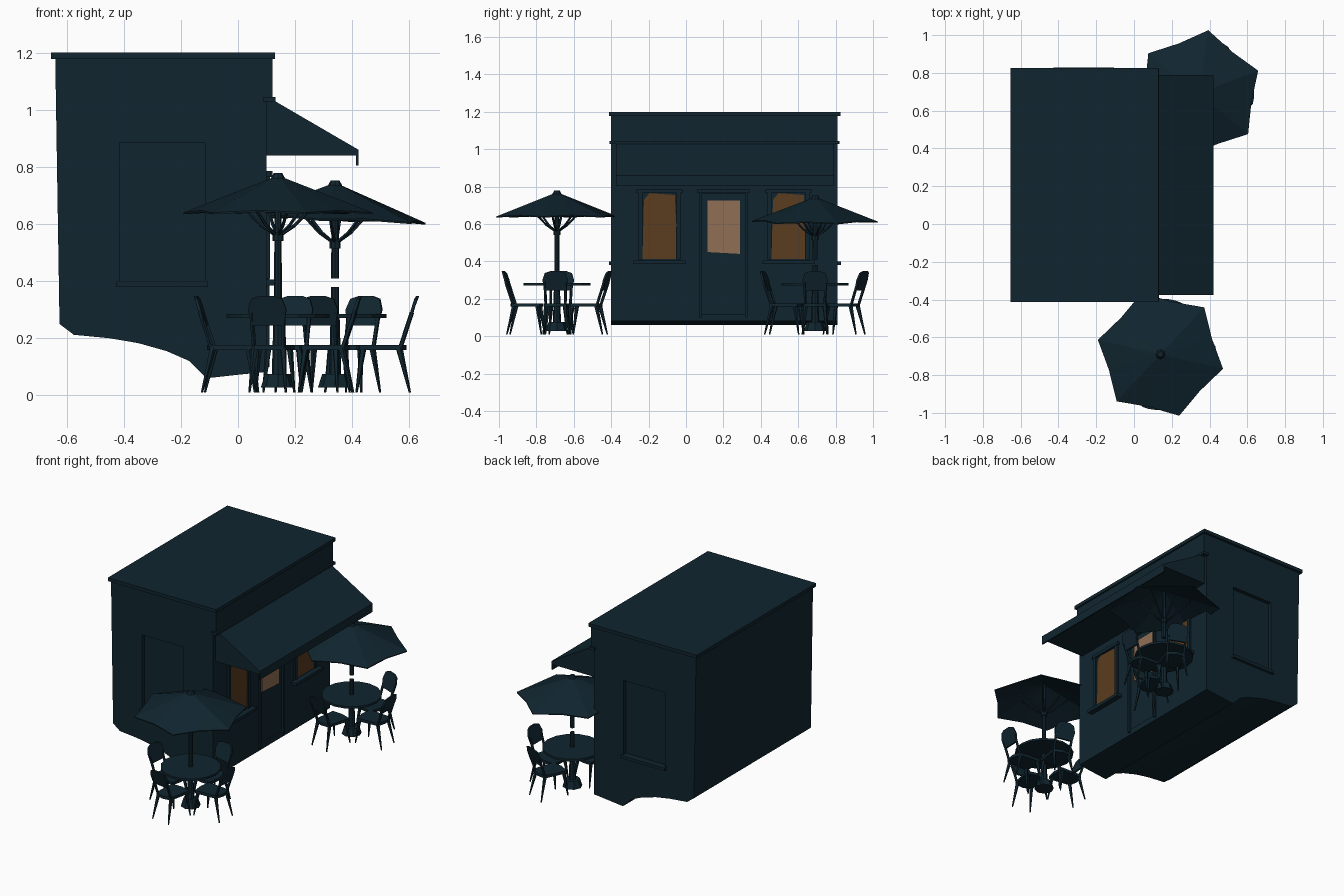
import bpy, bmesh, math
from mathutils import Vector, Matrix

if "Cube" in bpy.data.objects:
    bpy.data.objects.remove(bpy.data.objects["Cube"])


def material(name, rgb):
    m = bpy.data.materials.new(name)
    m.diffuse_color = (*rgb, 1)
    m.use_nodes = True
    m.node_tree.nodes["Principled BSDF"].inputs["Base Color"].default_value = m.diffuse_color
    return m


NAVY = material("dark_navy", (0.0052, 0.0185, 0.0285))
AMBER = material("amber_glass", (0.100, 0.045, 0.014))
TAN = material("warm_tan_glass", (0.28, 0.16, 0.09))


def make(name, verts, faces, mat=NAVY):
    me = bpy.data.meshes.new(name)
    bm = bmesh.new()
    vs = [bm.verts.new(v) for v in verts]
    for f in faces:
        bm.faces.new([vs[i] for i in f])
    bmesh.ops.recalc_face_normals(bm, faces=bm.faces)
    bm.to_mesh(me)
    bm.free()
    me.materials.append(mat)
    ob = bpy.data.objects.new(name, me)
    bpy.context.collection.objects.link(ob)
    return ob


def loft(name, a, b, mat=NAVY):
    """Closed solid between two rings with equal counts."""
    n = len(a)
    faces = [(i, (i + 1) % n, n + (i + 1) % n, n + i) for i in range(n)]
    faces += [tuple(range(n))[::-1], tuple(range(n, 2 * n))]
    return make(name, list(a) + list(b), faces, mat)


def along_y(name, xz, y0, y1):
    return loft(name, [(x, y0, z) for x, z in xz], [(x, y1, z) for x, z in xz])


def along_x(name, yz, x0, x1, mat=NAVY):
    return loft(name, [(x0, y, z) for y, z in yz], [(x1, y, z) for y, z in yz], mat)


def box(name, x0, x1, y0, y1, z0, z1, mat=NAVY):
    return along_x(name, [(y0, z0), (y1, z0), (y1, z1), (y0, z1)], x0, x1, mat)


def tube(name, p, q, r0, r1, n=8):
    p, q = Vector(p), Vector(q)
    rot = (q - p).to_track_quat('Z', 'Y')
    ring = lambda c, r: [c + rot @ Vector((r * math.cos(t), r * math.sin(t), 0))
                         for t in [2 * math.pi * i / n for i in range(n)]]
    return loft(name, ring(p, r0), ring(q, r1))


# Building shell with uneven underside
body = along_y("building_walls", [
    (-0.64, 1.18), (-0.625, 0.25), (-0.575, 0.212), (-0.45, 0.2), (-0.35, 0.183),
    (-0.25, 0.155), (-0.17, 0.12), (-0.11, 0.06), (0.0, 0.072), (0.1, 0.082),
    (0.1, 1.18)], -0.4, 0.81)

# Blind windows recessed into both side walls, plus the door recess
cuts = [box("recess_cutter", -0.415, -0.115, y - 0.025, y + 0.025, 0.4, 0.885) for y in (-0.4, 0.81)]
cuts.append(box("door_cutter", 0.09, 0.15, 0.08, 0.32, 0.12, 0.76))
for c in cuts:
    m = body.modifiers.new("recess", 'BOOLEAN')
    m.operation, m.object, m.solver = 'DIFFERENCE', c, 'EXACT'
    c.hide_render = True
    c.hide_viewport = False
bpy.context.view_layer.objects.active = body
for m in list(body.modifiers):
    bpy.ops.object.modifier_apply(modifier=m.name)
for c in cuts:
    bpy.data.objects.remove(c)
for y0, y1 in ((-0.412, -0.395), (0.805, 0.828)):
    box("side_sill", -0.425, -0.105, y0, y1, 0.38, 0.4)

# Roof slab, fascia and moulding
box("roof", -0.655, 0.13, -0.412, 0.825, 1.178, 1.2)
box("fascia", 0.09, 0.12, -0.4, 0.81, 1.03, 1.18)
box("moulding", 0.09, 0.132, -0.41, 0.82, 1.028, 1.045)

# Awning wedge with hanging valance
along_y("awning", [(0.095, 1.04), (0.13, 1.03), (0.422, 0.86), (0.422, 0.84), (0.095, 0.84)], -0.375, 0.79)
box("valance", 0.414, 0.422, -0.375, 0.79, 0.805, 0.85)

# Shop windows: frame bars, sill, lintel, glass
for y0 in (-0.255, 0.435):
    y1 = y0 + 0.225
    for a, b in ((y0, y0 + 0.022), (y1 - 0.022, y1)):
        box("window_jamb", 0.095, 0.112, a, b, 0.41, 0.77)
    box("window_lintel", 0.095, 0.115, y0 - 0.01, y1 + 0.01, 0.765, 0.785)
    box("window_sill", 0.095, 0.135, y0 - 0.025, y1 + 0.03, 0.385, 0.405)
    along_x("window_glass", [(y0 + 0.022, 0.412), (y1 - 0.024, 0.412), (y1 - 0.022, 0.6), (y1 - 0.03, 0.755),
                             (y0 + 0.06, 0.765), (y0 + 0.03, 0.73)], 0.097, 0.104, AMBER)

# Door with lit pane
for a, b in ((0.07, 0.085), (0.315, 0.33)):
    box("door_jamb", 0.095, 0.11, a, b, 0.1, 0.77)
box("door_lintel", 0.095, 0.12, 0.06, 0.34, 0.765, 0.785)
along_x("door_pane", [(0.115, 0.45), (0.29, 0.44), (0.29, 0.725), (0.115, 0.725)], 0.089, 0.096, TAN)


def chair(cx, cy, deg):
    """Chair whose back lies outward from the table in direction deg."""
    parts = []
    w = 0.07
    # seat
    s = [(0.085, -w), (0.235, -w * 0.85), (0.25, 0), (0.235, w * 0.85), (0.085, w), (0.075, 0)]
    parts.append(loft("chair_seat", [(r, t, 0.158) for r, t in s], [(r, t, 0.176) for r, t in s]))
    # leaning backrest panel with rounded top, on two posts
    lean = lambda t, z, d: (0.237 + (z - 0.17) * 0.28 + d - abs(t) * 0.12, t, z)
    b = [(-0.058, 0.245), (0.058, 0.245), (0.068, 0.3), (0.055, 0.338), (0.025, 0.348),
         (-0.025, 0.348), (-0.055, 0.338), (-0.068, 0.3)]
    parts.append(loft("chair_back", [lean(t, z, 0) for t, z in b], [lean(t, z, 0.011) for t, z in b]))
    for k in (-1, 1):
        parts.append(tube("back_post", (0.228, k * 0.052, 0.165), lean(k * 0.056, 0.29, 0.005), 0.008, 0.008, 5))
        parts.append(tube("front_leg", (0.098, k * 0.055, 0.165), (0.075, k * 0.068, 0.01), 0.012, 0.004, 5))
        parts.append(tube("back_leg", (0.225, k * 0.05, 0.165), (0.262, k * 0.064, 0.01), 0.012, 0.004, 5))
    mat = Matrix.Translation((cx, cy, 0)) @ Matrix.Rotation(math.radians(deg), 4, 'Z')
    for p in parts:
        p.matrix_world = mat


def parasol_set(cx, cy, apex, rim, tilt, phase, chairs, gap):
    # table and base
    tube("table_top", (cx, cy, 0.27), (cx, cy, 0.284), 0.18, 0.18, 16)
    tube("pedestal", (cx, cy, 0.06), (cx, cy, 0.275), 0.022, 0.016)
    tube("table_base", (cx, cy, 0.028), (cx, cy, 0.075), 0.06, 0.045, 8)
    # pole, with a break on one set
    if gap:
        tube("pole_lower", (cx, cy, 0.27), (cx, cy, 0.38), 0.014, 0.014)
        tube("pole_upper", (cx, cy, 0.41), (cx, cy, apex - 0.01), 0.014, 0.012)
    else:
        tube("pole", (cx, cy, 0.27), (cx, cy, apex - 0.01), 0.014, 0.012)
    # canopy: six points with drawn-in edges, thin double skin
    ring = []
    for i in range(12):
        a = math.radians(phase + 30 * i)
        r = 0.34 if i % 2 == 0 else 0.285
        z = rim + (0 if i % 2 == 0 else 0.008) - tilt * math.cos(a)
        ring.append((cx + r * math.cos(a), cy + r * math.sin(a), z))
    low = [(x, y, z - 0.006) for x, y, z in ring]
    faces = []
    for i in range(12):
        j = (i + 1) % 12
        faces += [(i, j, 24), (12 + j, 12 + i, 25), (i, 12 + i, 12 + j, j)]
    make("canopy", ring + low + [(cx, cy, apex), (cx, cy, apex - 0.008)], faces)
    tube("finial", (cx, cy, apex - 0.01), (cx, cy, apex + 0.008), 0.025, 0.015)
    # struts and collar
    tube("collar", (cx, cy, rim - 0.1), (cx, cy, rim - 0.07), 0.019, 0.019)
    for i in range(6):
        a = math.radians(phase + 60 * i)
        c, s = math.cos(a), math.sin(a)
        mid = (cx + 0.06 * c, cy + 0.06 * s, rim - 0.045)
        tube("strut_lower", (cx, cy, rim - 0.085), mid, 0.006, 0.006, 5)
        tube("strut_upper", mid, (cx + 0.16 * c, cy + 0.16 * s, (apex + rim) / 2 - 0.008), 0.006, 0.005, 5)
    for d in chairs:
        chair(cx, cy, d)


parasol_set(0.14, -0.69, 0.77, 0.64, 0.0, 47, (175, 262, 78, 358), False)
parasol_set(0.34, 0.69, 0.745, 0.615, 0.012, 21, (0, 68, 258), True)
